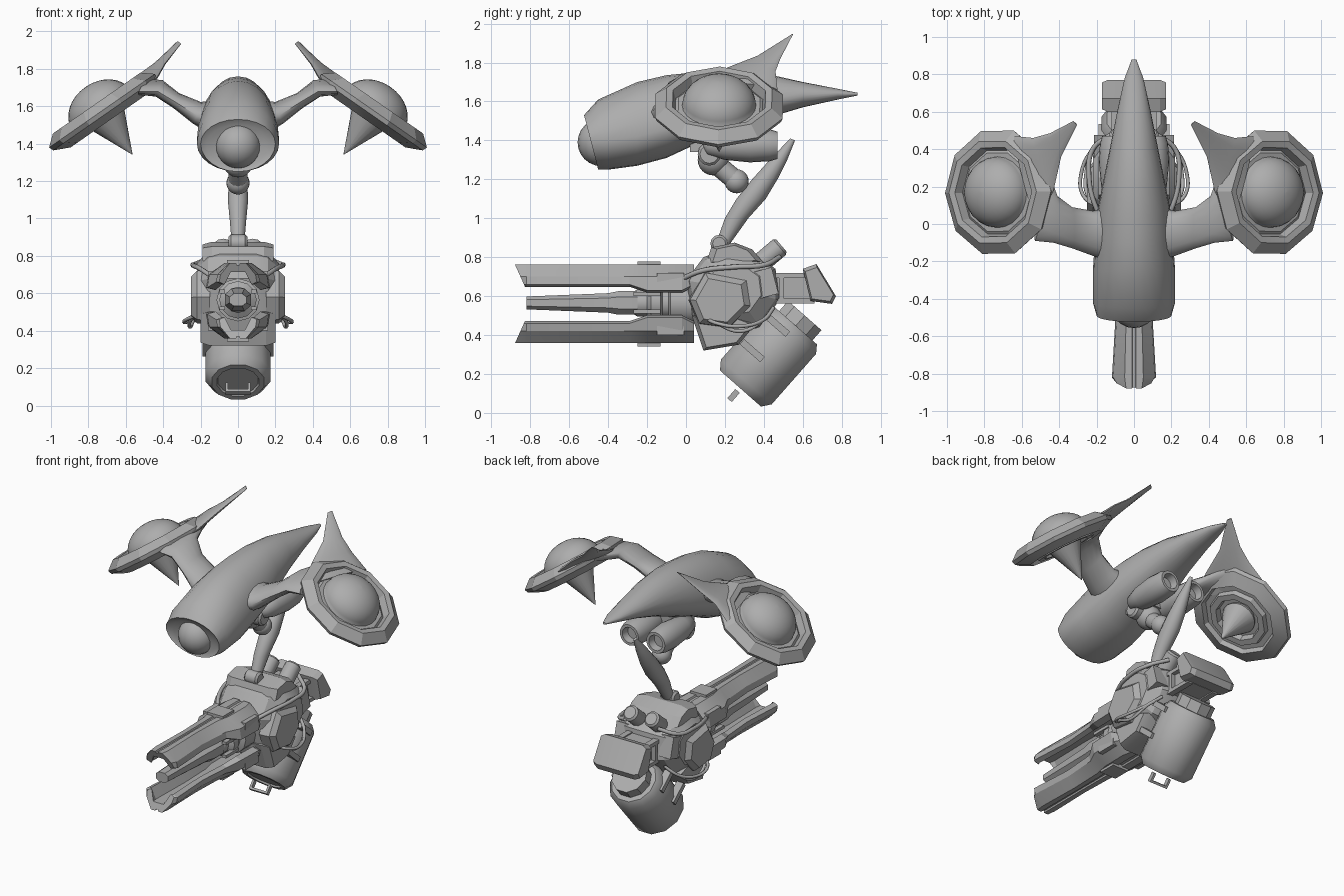
import bpy, bmesh, math
from mathutils import Vector, Matrix

cube = bpy.data.objects.get("Cube")
if cube:
    bpy.data.objects.remove(cube)

grey = bpy.data.materials.new("plain_grey")
grey.use_nodes = True
COL = (0.42, 0.42, 0.42, 1)
grey.diffuse_color = COL
grey.node_tree.nodes["Principled BSDF"].inputs["Base Color"].default_value = COL


def finish(name, bm, mirror=False, angle=35):
    bmesh.ops.recalc_face_normals(bm, faces=bm.faces)
    me = bpy.data.meshes.new(name)
    bm.to_mesh(me)
    bm.free()
    ob = bpy.data.objects.new(name, me)
    bpy.context.collection.objects.link(ob)
    me.materials.append(grey)
    bpy.ops.object.select_all(action='DESELECT')
    ob.select_set(True)
    bpy.context.view_layer.objects.active = ob
    bpy.ops.object.shade_smooth_by_angle(angle=math.radians(angle))
    if mirror:
        ob.modifiers.new("mirror", 'MIRROR').use_mirror_merge = False
    return ob


def loft(name, rings, mirror=False, angle=35):
    """Skin a list of closed rings and cap both ends."""
    bm = bmesh.new()
    vs = [[bm.verts.new(p) for p in r] for r in rings]
    n = len(vs[0])
    for a, b in zip(vs, vs[1:]):
        for i in range(n):
            j = (i + 1) % n
            bm.faces.new((a[i], a[j], b[j], b[i]))
    bm.faces.new(vs[0])
    bm.faces.new(vs[-1])
    return finish(name, bm, mirror, angle)


def circle(n):
    return [(math.cos(2 * math.pi * i / n), math.sin(2 * math.pi * i / n)) for i in range(n)]


def blade(name, sections, normal, mirror=False):
    """Loft lens sections, each with two edge points and a half thickness."""
    nrm = Vector(normal).normalized()
    rings = []
    for a, b, t in sections:
        a, b = Vector(a), Vector(b)
        rings.append([(a + b) / 2 + (b - a) / 2 * c + nrm * t * s for c, s in circle(14)])
    return loft(name, rings, mirror, 50)


def lathe(name, prof, origin, axis, n=20, mirror=False, angle=35, turn=0):
    rot = Vector(axis).to_track_quat('Z', 'Y').to_matrix() @ Matrix.Rotation(turn, 3, 'Z')
    rings = [[Vector(origin) + rot @ Vector((max(r, .001) * c, max(r, .001) * s, h))
              for c, s in circle(n)] for r, h in prof]
    return loft(name, rings, mirror, angle)


def rod(name, a, b, r, n=12, mirror=False, chamfer=.012):
    a, b = Vector(a), Vector(b)
    d = (b - a).length
    prof = [(r - chamfer, 0), (r, chamfer), (r, d - chamfer), (r - chamfer, d)]
    return lathe(name, prof, a, b - a, n, mirror)


def ball(name, c, r, mirror=False):
    bm = bmesh.new()
    bmesh.ops.create_uvsphere(bm, u_segments=20, v_segments=12, radius=r,
                              matrix=Matrix.Translation(c))
    return finish(name, bm, mirror, 60)


def box(name, c, size, tilt=0, mirror=False):
    bm = bmesh.new()
    m = Matrix.Translation(c) @ Matrix.Rotation(math.radians(tilt), 4, 'X')
    bmesh.ops.create_cube(bm, size=1, matrix=m @ Matrix.Diagonal((*size, 1)))
    return finish(name, bm, mirror, 20)


def slab(name, pts, levels, mirror=False):
    """Stack a side outline across x; each level is (x, scale)."""
    cy = sum(p[0] for p in pts) / len(pts)
    cz = sum(p[1] for p in pts) / len(pts)
    return loft(name, [[(x, cy + (y - cy) * s, cz + (z - cz) * s) for y, z in pts]
                       for x, s in levels], mirror, 20)


def hose(name, pts, r):
    cu = bpy.data.curves.new(name, 'CURVE')
    cu.dimensions = '3D'
    cu.bevel_depth, cu.bevel_resolution, cu.resolution_u = r, 2, 8
    sp = cu.splines.new('BEZIER')
    sp.bezier_points.add(len(pts) - 1)
    for bp, p in zip(sp.bezier_points, pts):
        bp.co = p
        bp.handle_left_type = bp.handle_right_type = 'AUTO'
    cu.materials.append(grey)
    ob = bpy.data.objects.new(name, cu)
    bpy.context.collection.objects.link(ob)
    ob.modifiers.new("mirror", 'MIRROR')


# Flying body: y, top, bottom, half width, widest height, lean
stations = [(-.47, 1.50, 1.28, .17, 1.39, .26), (-.49, 1.53, 1.25, .2, 1.40, .26),
            (-.42, 1.61, 1.25, .22, 1.40, .15), (-.25, 1.70, 1.27, .22, 1.42, 0),
            (-.1, 1.735, 1.31, .21, 1.46, 0), (.05, 1.75, 1.38, .2, 1.50, 0),
            (.2, 1.76, 1.43, .17, 1.55, 0), (.4, 1.745, 1.51, .13, 1.60, 0),
            (.6, 1.70, 1.57, .09, 1.63, 0), (.78, 1.665, 1.61, .05, 1.64, 0),
            (.88, 1.645, 1.63, .012, 1.638, 0)]
rings = []
for y, top, bot, w, zw, k in stations:
    ring = []
    for c, s in circle(24):
        z = zw + s * ((top - zw) if s > 0 else (zw - bot))
        ring.append((w * c, y - k * (z - zw), z))
    rings.append(ring)
loft("body", rings, angle=50)
ball("nose_dome", (0, -.435, 1.39), .122)

# Wing arms, engine rings and fins
blade("wing_arm", [((.08, -.22, 1.52), (.08, .1, 1.55), .11),
                   ((.22, -.17, 1.55), (.22, .07, 1.58), .06),
                   ((.33, -.13, 1.62), (.33, .09, 1.64), .042),
                   ((.43, -.10, 1.68), (.41, .15, 1.71), .045),
                   ((.53, -.09, 1.68), (.47, .32, 1.73), .04)], (-.35, 0, .94), True)
blade("wing_fin", [((.51, -.02, 1.69), (.64, .47, 1.66), .03),
                   ((.43, .18, 1.76), (.54, .46, 1.755), .025),
                   ((.39, .36, 1.83), (.45, .485, 1.82), .017),
                   ((.305, .53, 1.935), (.325, .55, 1.945), .006)], (.6, .2, .75), True)
hub, tilt = (.73, .17, 1.58), (.57, 0, .82)
lathe("engine_ring", [(.12, .0), (.22, .0), (.235, -.01), (.25, .04), (.285, .045), (.345, -.005),
                      (.335, -.03), (.25, -.07), (.235, -.04), (.2, -.04), (.19, -.07),
                      (.15, -.07), (.14, -.03)], hub, tilt, 10, True, 20, .3)
lathe("engine_dome", [(.2, -.01)] + [(.19 * math.cos(a), .15 * math.sin(a))
      for a in [i * math.pi / 16 for i in range(9)]], hub, tilt, 24, True, 50)
lathe("engine_cone", [(0, -.29), (.11, -.05), (.1, -.02)], hub, tilt, 20, True)

# Tail thrusters and hip joint
lathe("thruster", [(.02, .09), (.05, .11), (.075, .2), (.088, .33), (.082, .43), (.07, .47),
                   (.052, .47), (.045, .42)], (.1, 0, 1.375), (0, 1, 0), 20, True, 45)
box("hip_mount", (0, .12, 1.4), (.16, .2, .12))
rod("hip_axle", (-.12, .12, 1.33), (.12, .12, 1.33), .06)
ball("hip_joint", (0, .14, 1.30), .08)
rod("hip_link", (0, .13, 1.30), (0, .26, 1.19), .052)
ball("knee_joint", (0, .26, 1.19), .062)

# Single leg
blade("leg", [((0, .15, .86), (0, .22, .86), .034), ((0, .20, 1.0), (0, .32, 1.0), .046),
              ((0, .26, 1.1), (0, .41, 1.1), .056), ((0, .34, 1.2), (0, .47, 1.2), .05),
              ((0, .43, 1.3), (0, .52, 1.3), .034), ((0, .535, 1.41), (0, .56, 1.40), .01)],
      (1, 0, 0))
rod("ankle_axle", (-.05, .17, .87), (.05, .17, .87), .045)

# Weapon housing
slab("housing", [(.0, .68), (.09, .8), (.2, .84), (.35, .82), (.46, .74), (.48, .58),
                 (.38, .44), (.2, .40), (.04, .46)],
     [(-.22, .6), (-.16, .92), (-.1, 1), (.1, 1), (.16, .92), (.22, .6)])
slab("side_plate", [(.02, .58), (.1, .72), (.31, .68), (.33, .55), (.22, .44), (.07, .46)],
     [(.15, 1.05), (.22, 1), (.25, .8)], True)
slab("top_cover", [(.1, .76), (.13, .85), (.25, .875), (.34, .84), (.4, .77)],
     [(-.19, .75), (-.14, 1), (.14, 1), (.19, .75)])
slab("lower_wedge", [(.03, .5), (.09, .32), (.27, .35), (.36, .46), (.2, .52)],
     [(-.2, .85), (-.15, 1), (.15, 1), (.2, .85)])
box("cheek_block", (.17, .38, .66), (.09, .16, .14), 15, True)
rod("top_canister", (.08, .36, .75), (.08, .49, .86), .052, 12, True)

# Rear block: a neck, side frames and a flared end plate
box("rear_neck", (0, .54, .64), (.18, .24, .14))
for z in (.575, .705):
    box("rear_frame_bar", (.1, .56, z), (.04, .2, .025), 0, True)
box("rear_frame_post", (.1, .49, .64), (.04, .025, .15), 0, True)
slab("rear_plate", [(.60, .74), (.67, .765), (.77, .60), (.75, .56), (.64, .575)],
     [(-.17, .85), (-.14, 1), (.14, 1), (.17, .85)])

# Rails: y, width scale, inner edge drop, end slant
section = [(.118, .66), (.11, .70), (.05, .762), (.012, .762), (.008, .752)]
inner = [(.085, .648), (.045, .715)]
outline = section + [(-x, z) for x, z in reversed(section)]
outline += [(-x, z) for x, z in inner] + [(x, z) for x, z in reversed(inner)]
for name, flip in (("upper_rail", 1), ("lower_rail", -1)):
    rings = []
    for y, s, drop, k in [(-.88, .85, 0, .45), (-.82, 1, 0, 0), (-.52, .85, 0, 0),
                          (-.29, 1, 0, 0), (-.2, 1.4, .03, 0), (-.02, 1.45, .03, 0),
                          (.04, 1.2, 0, 0)]:
        rings.append([(x * s, y + k * (.765 - z),
                       .56 + flip * (z - (drop if z < .67 else 0) - .56)) for x, z in outline])
    loft(name, rings, angle=20)
    box(name + "_pad", (0, -.19, .56 + flip * .205), (.12, .12, .026))
    box(name + "_clamp", (.13, -.08, .56 + flip * .13), (.06, .14, .06), 0, True)

# Central barrel and its core
loft("barrel", [[(x * w, y, .565 + z * h) for x, z in
                 ((1, .5), (.5, 1), (-.5, 1), (-1, .5), (-1, -.5), (-.5, -1), (.5, -1), (1, -.5))]
                for y, w, h in ((-.82, .045, .033), (-.4, .06, .05), (-.35, .07, .06),
                                (-.25, .07, .06))], angle=20)
lathe("barrel_core", [(.05, -.28), (.07, -.25), (.07, -.2), (.1, -.18), (.1, -.13), (.08, -.12),
                      (.08, -.09), (.115, -.08), (.115, .04)], (0, 0, .565), (0, 1, 0), 12)
for z in (.52, .61):
    box("barrel_bracket", (.085, -.2, z), (.03, .14, .02), 0, True)

# Tilted drum with base handle and clamps
drum_axis = Vector((0, .66, .75)).normalized()
base = Vector((0, .28, .125))
lathe("drum", [(.11, .012), (.115, 0), (.145, 0), (.18, .045), (.18, .39), (.15, .43)],
      base, drum_axis, 12, angle=40, turn=math.pi / 12)
lathe("drum_neck", [(.12, .4), (.12, .5)], base, drum_axis, 10)
for x in (-.06, .06):
    box("drum_handle_post", (x, .245, .09), (.015, .03, .06), -41)
box("drum_handle_bar", (0, .228, .072), (.135, .03, .015), -41)
for y, z in ((.34, .32), (.47, .45)):
    box("drum_clamp", (.165, y, z), (.05, .14, .035), -41, True)

# Hoses along both sides
hose("upper_hose", [(.14, -.02, .69), (.2, .08, .73), (.24, .25, .75), (.22, .4, .76),
                    (.12, .48, .80)], .013)
for off in (0, .025):
    hose("lower_hose", [(.18, .08, .5), (.25 + off, .16, .46), (.255 + off, .28, .42 + off),
                        (.22, .4, .48), (.15, .45, .54)], .01)
